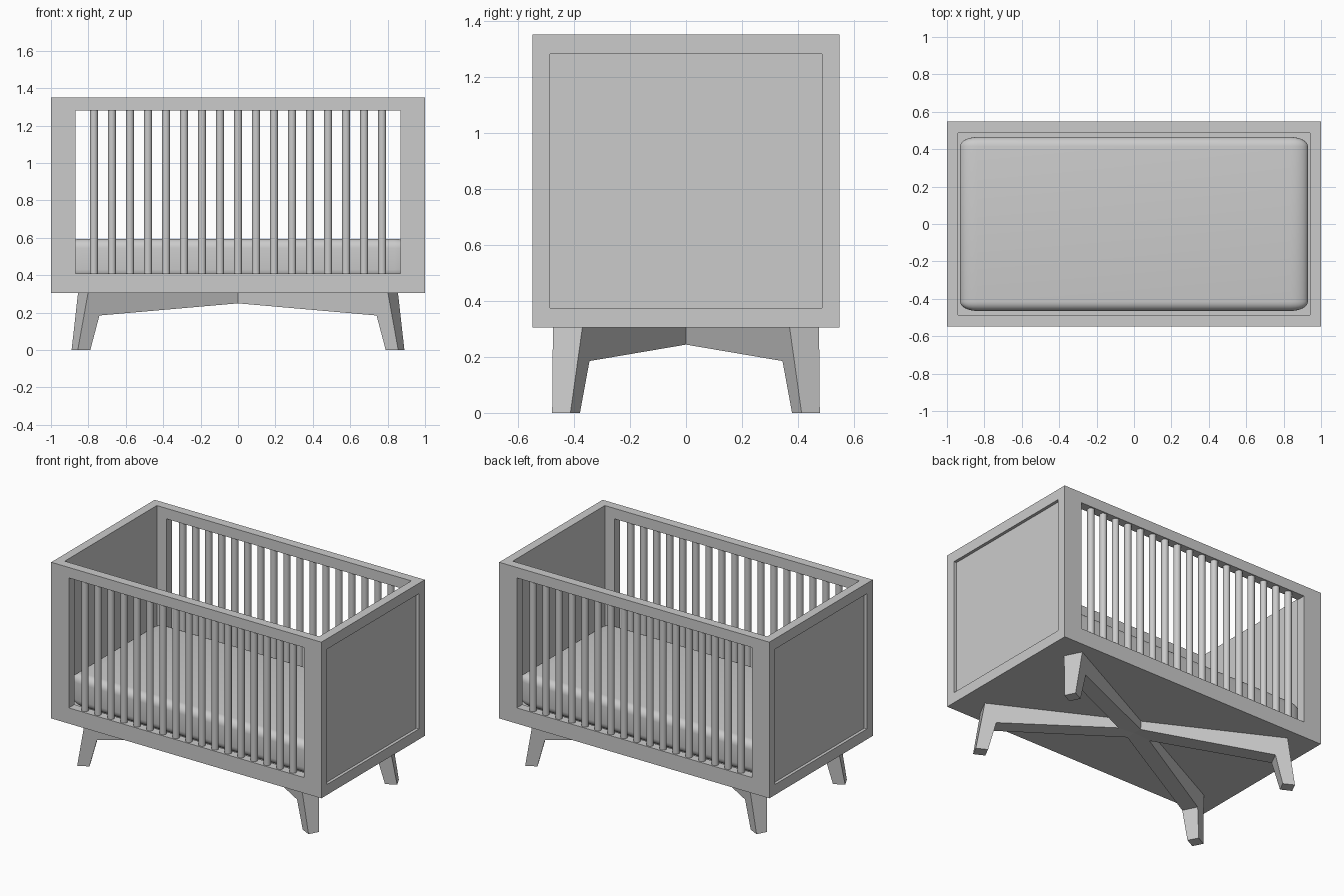
import bpy, bmesh, math
from mathutils import Matrix, Vector

cube = bpy.data.objects.get("Cube")
if cube:
    bpy.data.objects.remove(cube, do_unlink=True)

GREY = (0.6, 0.6, 0.6, 1)
grey = bpy.data.materials.new("soft grey")
grey.use_nodes = True
grey.diffuse_color = GREY
grey.node_tree.nodes["Principled BSDF"].inputs["Base Color"].default_value = GREY


def add_object(name, bm):
    bmesh.ops.recalc_face_normals(bm, faces=bm.faces)
    mesh = bpy.data.meshes.new(name)
    bm.to_mesh(mesh)
    bm.free()
    mesh.materials.append(grey)
    obj = bpy.data.objects.new(name, mesh)
    bpy.context.collection.objects.link(obj)
    return obj


def activate(obj):
    bpy.ops.object.select_all(action='DESELECT')
    obj.select_set(True)
    bpy.context.view_layer.objects.active = obj


def box(name, x, y, z):
    """Box from (low, high) ranges."""
    bm = bmesh.new()
    centre = Vector([(a + b) / 2 for a, b in (x, y, z)])
    size = [b - a for a, b in (x, y, z)]
    bmesh.ops.create_cube(bm, size=1, matrix=Matrix.Translation(centre) @ Matrix.Diagonal((*size, 1)))
    return add_object(name, bm)


def cut(obj, x, y, z):
    """Subtract a box from an object."""
    cutter = box("cutter", x, y, z)
    cutter.hide_render = True
    mod = obj.modifiers.new("cut", 'BOOLEAN')
    mod.operation, mod.object, mod.solver = 'DIFFERENCE', cutter, 'EXACT'
    activate(obj)
    bpy.ops.object.modifier_apply(modifier=mod.name)
    bpy.data.objects.remove(cutter, do_unlink=True)


# Main dimensions
HX, HY = 1.0, 0.547
BASE, TOP = 0.305, 1.35
IN_X, IN_Y = 0.942, 0.487
SILL, HEAD = 0.41, 1.28

# Crib body: hollow case, open long sides, recessed end panels
body = box("crib_frame", (-HX, HX), (-HY, HY), (BASE, TOP))
cut(body, (-IN_X, IN_X), (-IN_Y, IN_Y), (0.38, 2))
cut(body, (-0.87, 0.87), (-1, 1), (SILL, HEAD))
for s in (-1, 1):
    cut(body, sorted((s * 0.98, s * 1.2)), (-0.485, 0.485), (0.375, HEAD))

# Round slats on both long sides
bm = bmesh.new()
for side in (-1, 1):
    for i in range(17):
        at = Vector(((i - 8) * 0.0963, side * (HY + IN_Y) / 2, (SILL + HEAD) / 2))
        bmesh.ops.create_cone(bm, cap_ends=True, segments=20, radius1=0.022, radius2=0.022,
                              depth=HEAD - SILL, matrix=Matrix.Translation(at))
slats = add_object("slats", bm)
activate(slats)
bpy.ops.object.shade_smooth_by_angle(angle=math.radians(40))

# Mattress with softly rolled edges, narrower at the short ends
mattress = box("mattress", (-0.5, 0.5), (-0.465, 0.465), (0.38, 0.595))
mattress.scale.x = 1.86
bevel = mattress.modifiers.new("rolled_edges", 'BEVEL')
bevel.width, bevel.segments = 0.05, 6
activate(mattress)
bpy.ops.object.modifier_apply(modifier=bevel.name)
bpy.ops.object.shade_smooth_by_angle(angle=math.radians(40))

# Crossed base: two diagonal beams with splayed, tapering legs
half = [(0.93, BASE), (0.98, 0), (0.905, 0), (0.857, 0.185)]
profile = half + [(0, 0.252)] + [(-r, z) for r, z in reversed(half)]


def beam(name, angle):
    bm = bmesh.new()
    rings = []
    for side in (-1, 1):
        ring = []
        for r, z in profile:
            width = 0.073 + 0.045 * z / BASE
            ring.append(bm.verts.new((r, side * width / 2, z)))
        rings.append(ring)
        bm.faces.new(ring)
    n = len(profile)
    for i in range(n):
        j = (i + 1) % n
        bm.faces.new((rings[0][i], rings[0][j], rings[1][j], rings[1][i]))
    bmesh.ops.rotate(bm, verts=bm.verts, matrix=Matrix.Rotation(angle, 3, 'Z'))
    # triangulate so the tapered sides stay clean
    bmesh.ops.triangulate(bm, faces=[f for f in bm.faces if len(f.verts) > 4])
    return add_object(name, bm)


beam("leg_beam_left_back", math.radians(27))
beam("leg_beam_right_back", math.radians(-27))
